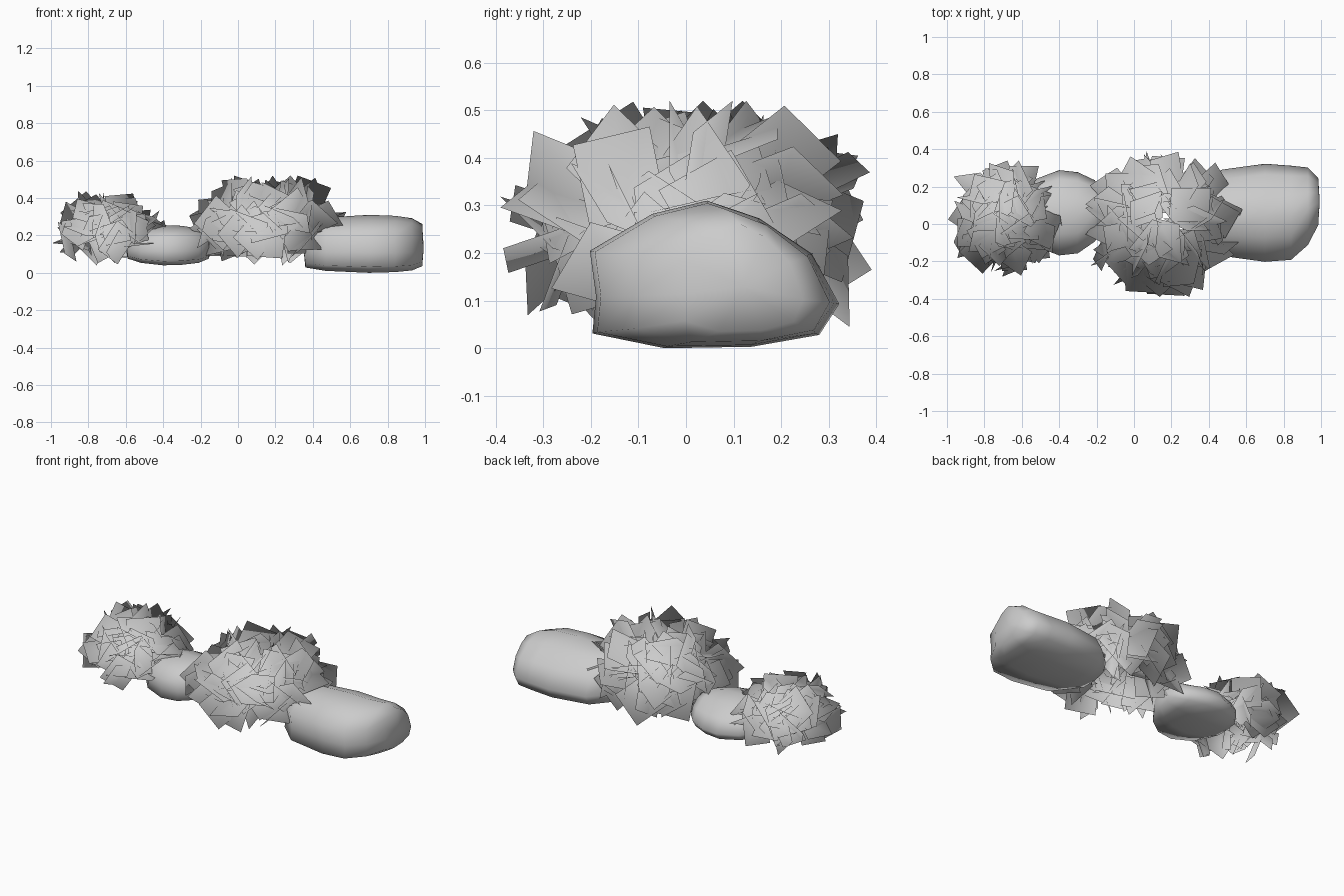
import bpy, math, random
from mathutils import Vector

if "Cube" in bpy.data.objects:
    bpy.data.objects.remove(bpy.data.objects["Cube"])

grey = bpy.data.materials.new("stone_grey")
grey.diffuse_color = (0.6, 0.6, 0.6, 1)
grey.use_nodes = True
grey.node_tree.nodes["Principled BSDF"].inputs["Base Color"].default_value = grey.diffuse_color


def make_object(name, verts, faces):
    mesh = bpy.data.meshes.new(name)
    mesh.from_pydata(verts, [], faces)
    mesh.materials.append(grey)
    mesh.polygons.foreach_set("use_smooth", [True] * len(faces))
    obj = bpy.data.objects.new(name, mesh)
    bpy.context.collection.objects.link(obj)
    return obj


# Boulder cross-section, -1..1 across and 0..1 up
SECTION = [(-.98, .1), (-.95, .35), (-1, .66), (-.5, .91), (-.06, 1), (.36, .88),
           (.78, .64), (1, .3), (.84, .09), (.3, .01), (-.4, 0)]


def boulder(name, stations, y_mid, half_y, z_low, height):
    """Loft the section along x; stations are (x, width scale, height scale, y shift)."""
    verts, faces, n = [], [], len(SECTION)
    for x, sy, sz, dy in stations:
        for u, v in SECTION:
            verts.append((x, y_mid + dy + u * half_y * sy,
                          z_low + height * (.42 + (v - .42) * sz)))
    for s in range(len(stations) - 1):
        for i in range(n):
            j = (i + 1) % n
            faces.append((s * n + i, s * n + j, s * n + n + j, s * n + n + i))
    # rounded end caps
    for base, x, sign in ((0, stations[0][0] - .01, -1),
                          ((len(stations) - 1) * n, stations[-1][0] + .008, 1)):
        verts.append((x, y_mid + stations[0 if sign < 0 else -1][3], z_low + height * .42))
        tip = len(verts) - 1
        for i in range(n):
            a, b = base + i, base + (i + 1) % n
            faces.append((a, b, tip) if sign > 0 else (b, a, tip))
    return make_object(name, verts, faces)


boulder("large_boulder",
        [(.36, .5, .78, 0), (.47, .88, .92, 0), (.7, 1, 1, 0), (.84, .96, .97, 0),
         (.93, .79, .9, .035), (.985, .48, .73, .06)],
        .06, .262, 0, .31)
boulder("small_boulder",
        [(-.59, .45, .6, 0), (-.52, .8, .85, 0), (-.4, 1, 1, 0), (-.3, .95, .97, 0),
         (-.21, .72, .85, .01), (-.155, .42, .6, .02)],
        .06, .228, .04, .215)


def bush(name, centre, radii, count, size, low, high, seed):
    """Fan crossing leaf cards out of the middle, shaded together as one soft dome."""
    rng = random.Random(seed)
    verts, faces, normals = [], [], []
    c = Vector(centre)
    for i in range(count):
        # even spread over the dome
        up = -.3 + 1.26 * ((i + .5) / count)
        ang = i * 2.39996 + rng.uniform(-.3, .3)
        ring = math.sqrt(1 - up * up)
        d = Vector((math.cos(ang) * ring, math.sin(ang) * ring, up))
        depth = rng.uniform(.48, .82)
        pos = c + Vector([d[k] * radii[k] * depth for k in range(3)])
        # leaf planes mostly run outward from the middle
        normal = Vector([rng.gauss(0, 1) for _ in range(3)])
        normal = (normal - d * normal.dot(d) * .4).normalized()
        if normal.dot(d) < 0:
            normal = -normal
        side = normal.cross(Vector([rng.gauss(0, 1) for _ in range(3)])).normalized()
        along = normal.cross(side)
        w = size * rng.uniform(.4, .56)
        h = size * rng.uniform(.4, .56)
        quad = [pos + side * a * w + along * b * h
                for a, b in ((-1, -1), (1, -1), (1, 1), (-1, 1))]
        # slide the whole leaf inside the bush outline
        for k in range(3):
            lo = min(p[k] for p in quad)
            hi = max(p[k] for p in quad)
            shift = max(low[k] - lo, 0) + min(high[k] - hi, 0)
            for p in quad:
                p[k] += shift
        base = len(verts)
        verts += quad
        faces.append((base, base + 1, base + 2, base + 3))
        normals += [(p - c + Vector((0, 0, .08))).normalized() for p in quad]
    obj = make_object(name, verts, faces)
    obj.data.normals_split_custom_set_from_vertices(normals)
    return obj


bush("large_bush", (.16, 0, .22), (.42, .39, .3), 115, .2,
     (-.26, -.39, .02), (.58, .39, .52), 4)
bush("small_bush", (-.68, .03, .19), (.31, .32, .25), 85, .17,
     (-1, -.31, .04), (-.37, .34, .44), 9)
